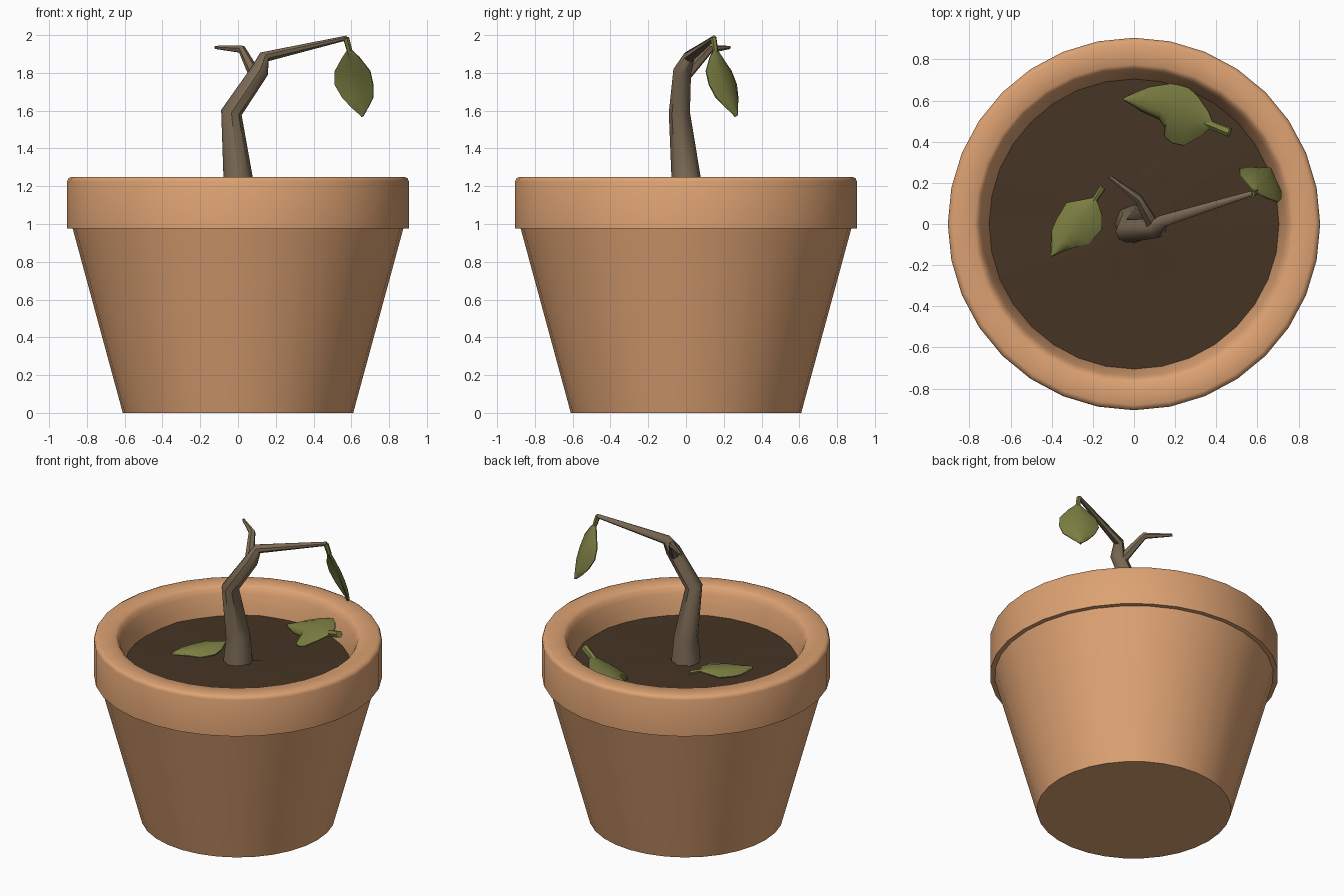
import bpy, bmesh, math, random
from mathutils import Vector, Quaternion

if "Cube" in bpy.data.objects:
    bpy.data.objects.remove(bpy.data.objects["Cube"])

random.seed(4)


def material(name, rgb):
    m = bpy.data.materials.new(name)
    m.diffuse_color = (*rgb, 1)
    m.use_nodes = True
    m.node_tree.nodes["Principled BSDF"].inputs["Base Color"].default_value = m.diffuse_color
    return m


TERRACOTTA = material("terracotta", (0.72, 0.36, 0.17))
SOIL = material("soil", (0.06, 0.035, 0.018))
BARK = material("bark", (0.20, 0.145, 0.09))
LEAF = material("leaf_green", (0.20, 0.21, 0.055))


def finish(bm, name, mat, angle):
    bmesh.ops.recalc_face_normals(bm, faces=bm.faces)
    me = bpy.data.meshes.new(name)
    bm.to_mesh(me)
    bm.free()
    me.materials.append(mat)
    ob = bpy.data.objects.new(name, me)
    bpy.context.collection.objects.link(ob)
    bpy.ops.object.select_all(action='DESELECT')
    ob.select_set(True)
    bpy.context.view_layer.objects.active = ob
    bpy.ops.object.shade_smooth_by_angle(angle=math.radians(angle))
    return ob


def bridge(bm, a, b):
    n = len(a)
    for i in range(n):
        bm.faces.new((a[i], a[(i + 1) % n], b[(i + 1) % n], b[i]))


def lathe(profile, sides, jitter=0.0):
    bm = bmesh.new()
    rings = []
    for k, (r, z) in enumerate(profile):
        rings.append([bm.verts.new((r * math.sin(i * math.tau / sides),
                                    r * math.cos(i * math.tau / sides),
                                    z + random.uniform(-jitter, jitter)))
                      for i in range(sides)])
    for a, b in zip(rings, rings[1:]):
        bridge(bm, a, b)
    return bm, rings


def add_tube(bm, path, sides):
    """path: list of (x, y, z, radius); rings are mitred at the bends."""
    pts = [Vector(p[:3]) for p in path]
    axis, side, prev = None, None, None
    for k, p in enumerate(pts):
        t = Vector()
        if k:
            t += (p - pts[k - 1]).normalized()
        if k < len(pts) - 1:
            t += (pts[k + 1] - p).normalized()
        t.normalize()
        if axis is None:
            side = t.orthogonal().normalized()
        else:
            side = axis.rotation_difference(t) @ side
        axis = t
        ring = [bm.verts.new(p + Quaternion(t, i * math.tau / sides) @ side * path[k][3])
                for i in range(sides)]
        if prev:
            bridge(bm, prev, ring)
        else:
            bm.faces.new(ring)
        prev = ring
    bm.faces.new(prev)


def leaf(name, stem, base, tip, across, rows, camber, stem_r):
    """rows: (t along the midrib, width on -across side, width on +across side)."""
    bm = bmesh.new()
    base, tip, across = Vector(base), Vector(tip), Vector(across).normalized()
    up = across.cross(tip - base).normalized()
    if up.z < 0:
        up = -up
    half = 0.010
    loops = []
    for t, wl, wr in [(0, 0.014, 0.014)] + rows + [(1, 0.004, 0.004)]:
        c = base.lerp(tip, t)
        arch = camber * math.sin(math.pi * t)
        offs = [(-wl, -arch), (-wl * 0.5, arch * 0.4), (0, arch * 0.7),
                (wr * 0.5, arch * 0.4), (wr, -arch)]
        top = [bm.verts.new(c + across * w + up * (h + half * (0.3 if abs(j - 2) == 2 else 1)))
               for j, (w, h) in enumerate(offs)]
        low = [bm.verts.new(c + across * w + up * (h - half * (0.3 if abs(j - 2) == 2 else 1)))
               for j, (w, h) in enumerate(offs)]
        loops.append(top + low[::-1])
    for a, b in zip(loops, loops[1:]):
        bridge(bm, a, b)
    bm.faces.new(loops[0])
    bm.faces.new(loops[-1])
    # short leaf stalk
    inner = base.lerp(tip, 0.1)
    add_tube(bm, [(*stem, stem_r), (*base, stem_r * 0.9), (*inner, stem_r * 0.5)], 6)
    return finish(bm, name, LEAF, 45)


# Pot: tapered body, overhanging rim, lip sloping down inside to the soil
bm, rings = lathe([(0.61, 0), (0.875, 0.975), (0.905, 0.975), (0.905, 1.225),
                   (0.898, 1.242), (0.88, 1.25), (0.775, 1.25), (0.755, 1.235),
                   (0.74, 1.20), (0.715, 1.12), (0.70, 1.04)], 32)
bm.faces.new(rings[0])
finish(bm, "pot", TERRACOTTA, 50)

# Soil: slightly uneven disc, gently mounded at the trunk
bm, rings = lathe([(0.71, 1.065), (0.45, 1.07), (0.22, 1.075), (0.06, 1.085)], 32, 0.004)
bm.faces.new(rings[-1])
finish(bm, "soil", SOIL, 40)

# Trunk bending into the long branch
bm = bmesh.new()
add_tube(bm, [(0, 0, 1.04, 0.098), (0, 0, 1.12, 0.09), (0, 0, 1.25, 0.077),
              (-0.035, -0.035, 1.59, 0.056), (0.115, -0.02, 1.81, 0.048),
              (0.14, 0.015, 1.885, 0.032), (0.575, 0.15, 1.985, 0.013)], 8)
finish(bm, "trunk", BARK, 45)

# Short forked twig
bm = bmesh.new()
add_tube(bm, [(0.10, -0.02, 1.77, 0.035), (0.02, 0.125, 1.925, 0.022),
              (-0.12, 0.23, 1.935, 0.009)], 6)
finish(bm, "twig", BARK, 45)

# Hanging leaf
leaf("hanging_leaf", (0.572, 0.145, 1.985), (0.59, 0.155, 1.92), (0.66, 0.265, 1.57),
     (0.81, -0.58, 0.0),
     [(0.1, 0.05, 0.06), (0.3, 0.11, 0.12), (0.5, 0.125, 0.125),
      (0.7, 0.095, 0.105), (0.87, 0.05, 0.05)], 0.02, 0.017)

# Small fallen leaf lying on the soil
leaf("fallen_leaf_small", (-0.152, 0.178, 1.105), (-0.19, 0.12, 1.105), (-0.40, -0.155, 1.078),
     (0.795, -0.607, 0.0),
     [(0.12, 0.05, 0.076), (0.28, 0.1, 0.115), (0.55, 0.09, 0.108),
      (0.72, 0.075, 0.06), (0.88, 0.035, 0.025)], 0.013, 0.015)

# Large fallen leaf with a bitten edge, leaning on the pot wall
leaf("fallen_leaf_large", (0.465, 0.445, 1.215), (0.38, 0.48, 1.185), (-0.05, 0.61, 1.075),
     (0.27, 0.89, 0.36),
     [(0.08, 0.072, 0.06), (0.23, 0.146, 0.115), (0.36, 0.153, 0.146),
      (0.47, 0.132, 0.146), (0.49, 0.086, 0.145), (0.57, 0.055, 0.14),
      (0.78, 0.04, 0.092), (0.9, 0.02, 0.045)], 0.015, 0.024)
